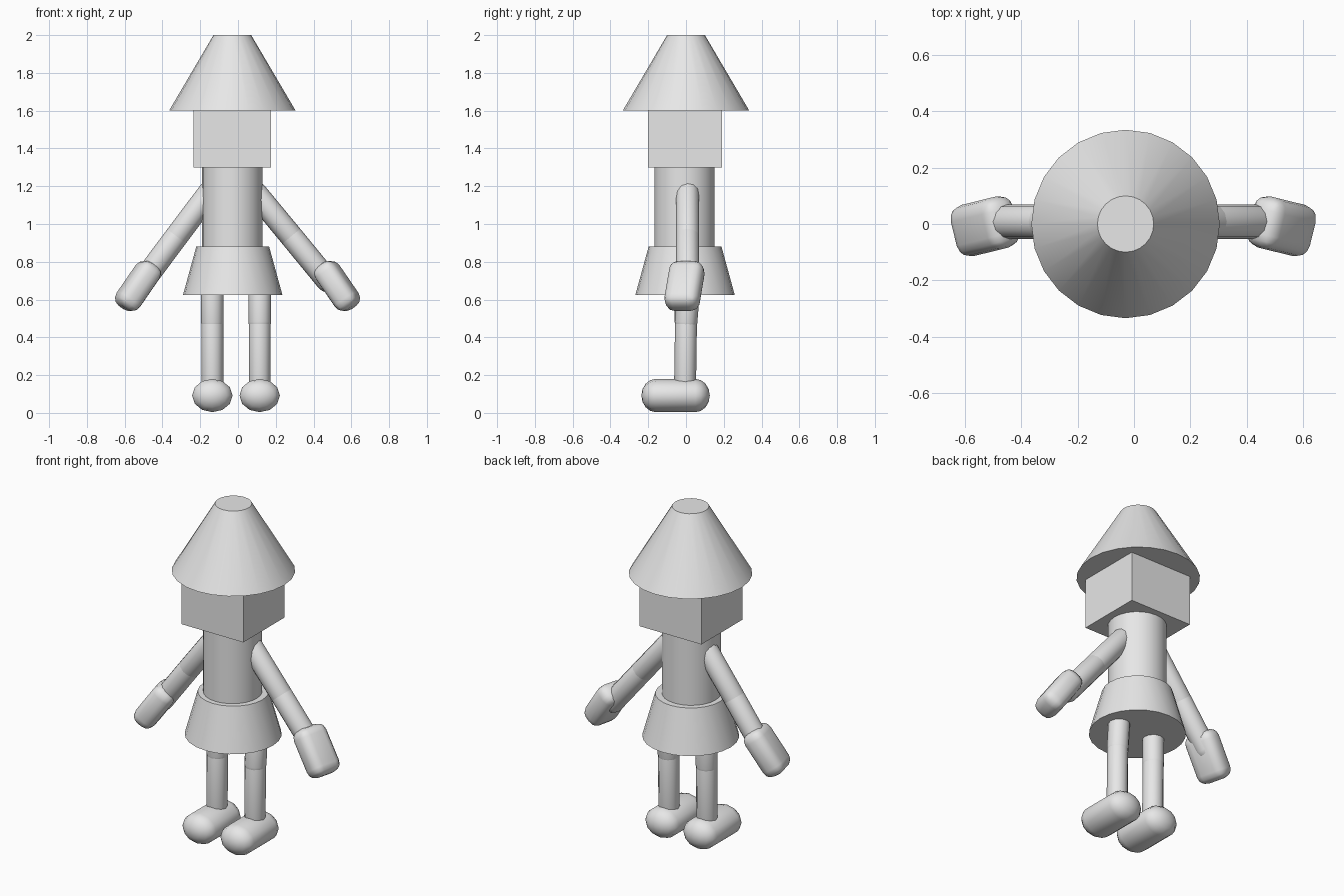
import bpy, math
from mathutils import Vector

cube = bpy.data.objects.get("Cube")
if cube:
    bpy.data.objects.remove(cube, do_unlink=True)

# One flat colour
grey = bpy.data.materials.new("light_grey")
grey.use_nodes = True
colour = (0.8, 0.8, 0.8, 1)
grey.diffuse_color = colour
grey.node_tree.nodes["Principled BSDF"].inputs["Base Color"].default_value = colour


def finish(name, smooth=True):
    obj = bpy.context.object
    obj.name = obj.data.name = name
    obj.data.materials.append(grey)
    if smooth:
        bpy.ops.object.shade_smooth_by_angle(angle=math.radians(40))
    return obj


def cone(name, x, y, z0, z1, r0, r1):
    bpy.ops.mesh.primitive_cone_add(vertices=24, radius1=r0, radius2=r1, depth=z1 - z0,
                                    location=(x, y, (z0 + z1) / 2))
    return finish(name)


def capsule(name, a, b, rx, ry=None, cap=None, sides=12):
    """Rounded bar from a to b, where the two points are the cap centres."""
    a, b = Vector(a), Vector(b)
    ry, cap = ry or rx, cap or rx
    half = (b - a).length / 2
    bpy.ops.mesh.primitive_uv_sphere_add(segments=sides, ring_count=8, radius=1)
    obj = bpy.context.object
    mesh = obj.data
    # Split the equator into two rings by building the lower half apart
    import bmesh
    bm = bmesh.new()
    bm.from_mesh(mesh)
    upper = [f for f in bm.faces if f.calc_center_median().z > 0]
    equator = [e for e in bm.edges if all(abs(v.co.z) < 1e-4 for v in e.verts)]
    bmesh.ops.split_edges(bm, edges=equator)
    top_verts = {v for f in upper for v in f.verts}
    rims = [e for e in bm.edges if e.is_boundary]
    for v in bm.verts:
        shift = half if v in top_verts else -half
        v.co = (v.co.x * rx, v.co.y * ry, v.co.z * cap + shift)
    bmesh.ops.bridge_loops(bm, edges=rims)
    bmesh.ops.recalc_face_normals(bm, faces=bm.faces)
    bm.to_mesh(mesh)
    bm.free()
    obj.location = (a + b) / 2
    obj.rotation_euler = (b - a).to_track_quat('Z', 'Y').to_euler()
    return finish(name)


def box(name, centre, size, bevel=0, direction=None):
    bpy.ops.mesh.primitive_cube_add(size=1, location=centre)
    obj = bpy.context.object
    obj.scale = size
    bpy.ops.object.transform_apply(location=False, rotation=False, scale=True)
    if direction:
        obj.rotation_euler = Vector(direction).to_track_quat('Z', 'Y').to_euler()
    if bevel:
        mod = obj.modifiers.new("Rounded", 'BEVEL')
        mod.width, mod.segments = bevel, 3
        bpy.ops.object.modifier_apply(modifier=mod.name)
    return finish(name, bool(bevel))


# Hat, head, torso and skirt
cone("hat", -0.03, 0, 1.6, 2.0, 0.335, 0.1)
box("head", (-0.03, -0.005, 1.45), (0.41, 0.39, 0.3))
cone("torso", -0.03, -0.008, 0.8, 1.3, 0.16, 0.16)
cone("skirt", -0.028, -0.005, 0.625, 0.88, 0.263, 0.193)

# Limbs: side name, sign, shoulder x, elbow x, arm end x, hand x, leg x
for side, s, shoulder, elbow, wrist, hand, leg in (
        ("right", -1, -0.15, -0.325, -0.5, -0.53, -0.136),
        ("left", 1, 0.09, 0.282, 0.475, 0.525, 0.115)):
    mid = (elbow, 0.008, 0.935)
    capsule(side + "_upper_arm", (shoulder, 0.008, 1.167), mid, 0.062)
    capsule(side + "_forearm", mid, (wrist, 0.008, 0.7), 0.062)
    box(side + "_hand", (hand, -0.008, 0.672), (0.187, 0.13, 0.28), 0.05,
        (s * 0.57, -0.14, -0.83))
    knee = (leg, 0, 0.48)
    hip_y = 0.015 if s > 0 else 0
    capsule(side + "_thigh", knee, (leg, hip_y, 0.66), 0.06)
    capsule(side + "_shin", (leg, -0.005, 0.14), knee, 0.058)
    capsule(side + "_shoe", (leg, -0.16, 0.092), (leg, 0.05, 0.092), 0.107, 0.088, 0.076)
